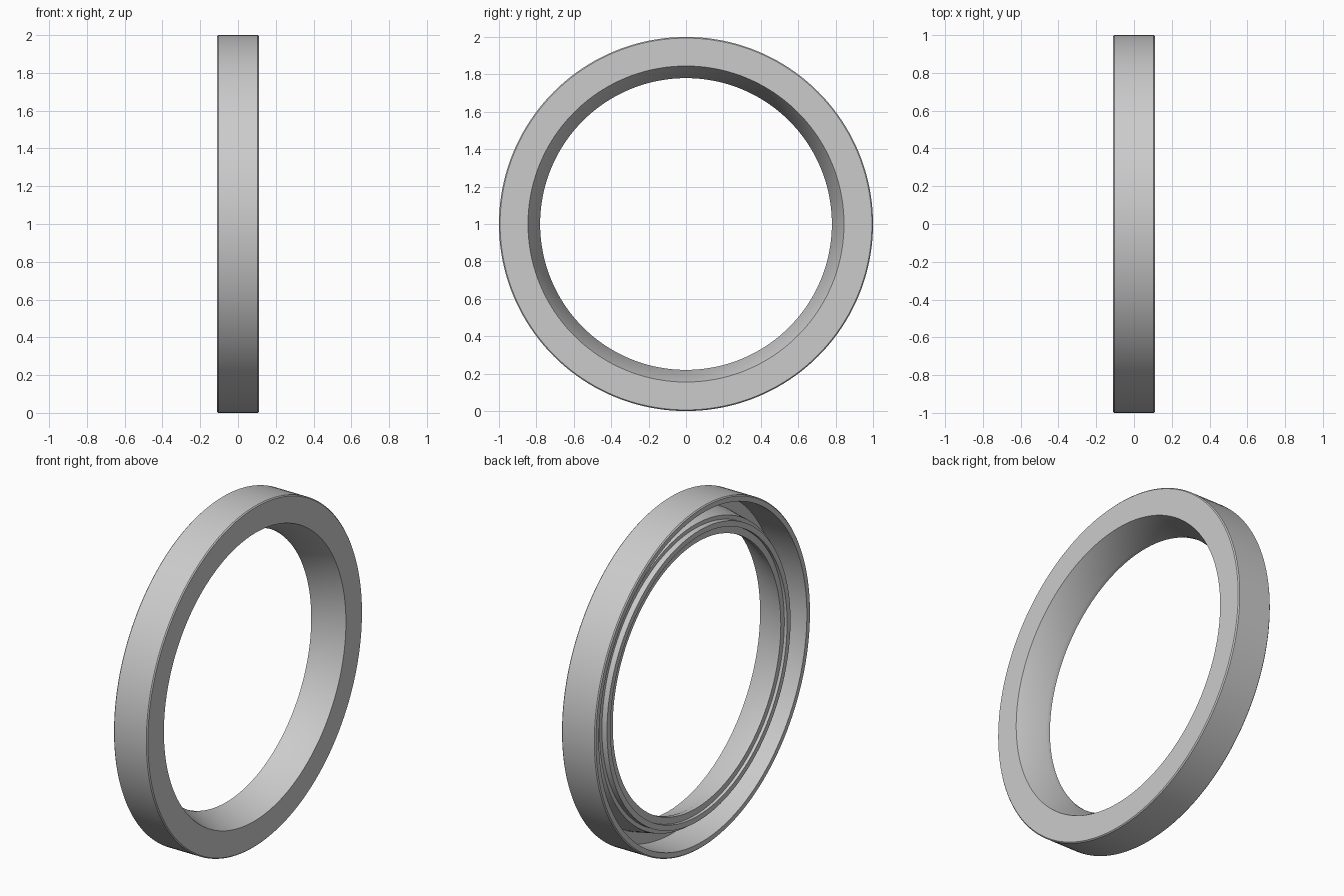
import bpy, bmesh, math
from mathutils import Vector, Matrix

cube = bpy.data.objects.get("Cube")
if cube:
    bpy.data.objects.remove(cube, do_unlink=True)

SEGMENTS = 160
HALF = 0.11     # half of the ring width along x
BEVEL = 0.006   # small rounding on the outer corners

# Plain grey metal
grey = bpy.data.materials.new("plain grey")
grey.use_nodes = True
grey.diffuse_color = (0.6, 0.6, 0.6, 1)
grey.node_tree.nodes["Principled BSDF"].inputs["Base Color"].default_value = (0.6, 0.6, 0.6, 1)

# Closed cross-section as (depth from the open side, radius)
profile = [
    (0, 1 - BEVEL), (BEVEL, 1),                          # outer rim
    (2 * HALF - BEVEL, 1), (2 * HALF, 1 - BEVEL),
    (2 * HALF, 0.845),                                   # flat closed face
    (0.065, 0.78), (0.04, 0.78),                         # tapered bore and throat
    (0.045, 0.82), (0.027, 0.82), (0.027, 0.852),        # stepped lip
    (0.06, 0.852), (0.06, 0.875),                        # shoulder behind the lip
    (0.19, 0.90), (0.19, 0.965), (0, 0.965),             # deep channel
]


def lathe(name, points, material):
    """Revolve a closed cross-section around the x axis."""
    bm = bmesh.new()
    rings = []
    for i in range(SEGMENTS):
        turn = Matrix.Rotation(math.tau * i / SEGMENTS, 3, 'X')
        rings.append([bm.verts.new(turn @ Vector((d - HALF, 0, r))) for d, r in points])
    count = len(points)
    for i, ring in enumerate(rings):
        following = rings[(i + 1) % SEGMENTS]
        for j in range(count):
            k = (j + 1) % count
            bm.faces.new((ring[j], ring[k], following[k], following[j]))
    bmesh.ops.recalc_face_normals(bm, faces=bm.faces)
    mesh = bpy.data.meshes.new(name)
    bm.to_mesh(mesh)
    bm.free()
    mesh.materials.append(material)
    obj = bpy.data.objects.new(name, mesh)
    bpy.context.collection.objects.link(obj)
    return obj


# Channelled ring standing upright on the ground
ring = lathe("channelled_ring", profile, grey)
ring.location.z = 1

bpy.ops.object.select_all(action='DESELECT')
ring.select_set(True)
bpy.context.view_layer.objects.active = ring
bpy.ops.object.shade_smooth_by_angle(angle=math.radians(30))
